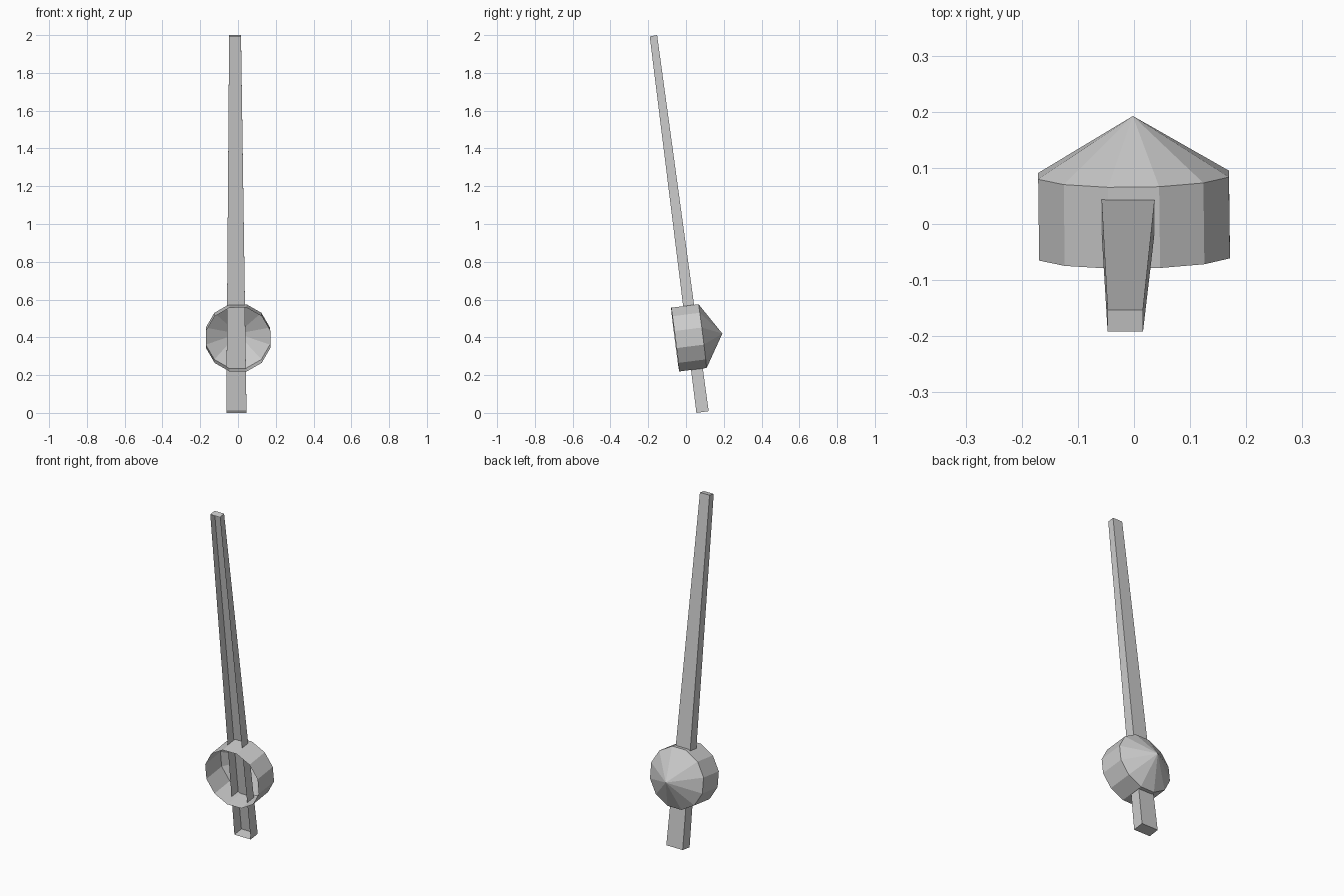
import bpy, bmesh
from math import radians
from mathutils import Vector, Matrix

if "Cube" in bpy.data.objects:
    bpy.data.objects.remove(bpy.data.objects["Cube"])


def finish(bm, name):
    mesh = bpy.data.meshes.new(name)
    bm.to_mesh(mesh)
    bm.free()
    obj = bpy.data.objects.new(name, mesh)
    bpy.context.collection.objects.link(obj)
    return obj


# Tapered pointer: leaning trough with closed ends and an open front
def end_ring(bm, xl, xr, front, back):
    return [bm.verts.new((x, y, z)) for x, (y, z) in
            ((xl, front), (xl, back), (xr, back), (xr, front))]


bm = bmesh.new()
low = end_ring(bm, -0.062, 0.045, (0.055, 0.0), (0.12, 0.009))
high = end_ring(bm, -0.047, 0.016, (-0.192, 1.993), (-0.153, 2.0))
for i in range(3):
    bm.faces.new((low[i], high[i], high[i + 1], low[i + 1]))
bm.faces.new(low)
bm.faces.new(high[::-1])
finish(bm, "pointer")

# Hub: twelve-sided shell, open at the front, with a conical back
SIDES, RADIUS = 12, 0.176
front_centre = Vector((0.001, -0.0575, 0.388))
axis = Vector((-0.012, 1.0, 0.127)).normalized()
side = Vector((1, 0, 0))
side = (side - axis * side.dot(axis)).normalized()
up = side.cross(axis)
bm = bmesh.new()


def hub_ring(depth):
    pts = []
    for i in range(SIDES):
        spoke = Matrix.Rotation(radians(15 + 30 * i), 3, axis) @ up
        pts.append(bm.verts.new(front_centre + axis * depth + spoke * RADIUS))
    return pts


rim, shoulder = hub_ring(0.0), hub_ring(0.146)
tip = bm.verts.new(front_centre + axis * 0.252)
for i in range(SIDES):
    j = (i + 1) % SIDES
    bm.faces.new((rim[i], rim[j], shoulder[j], shoulder[i]))
    bm.faces.new((shoulder[i], shoulder[j], tip))
bmesh.ops.recalc_face_normals(bm, faces=bm.faces)
finish(bm, "hub")
